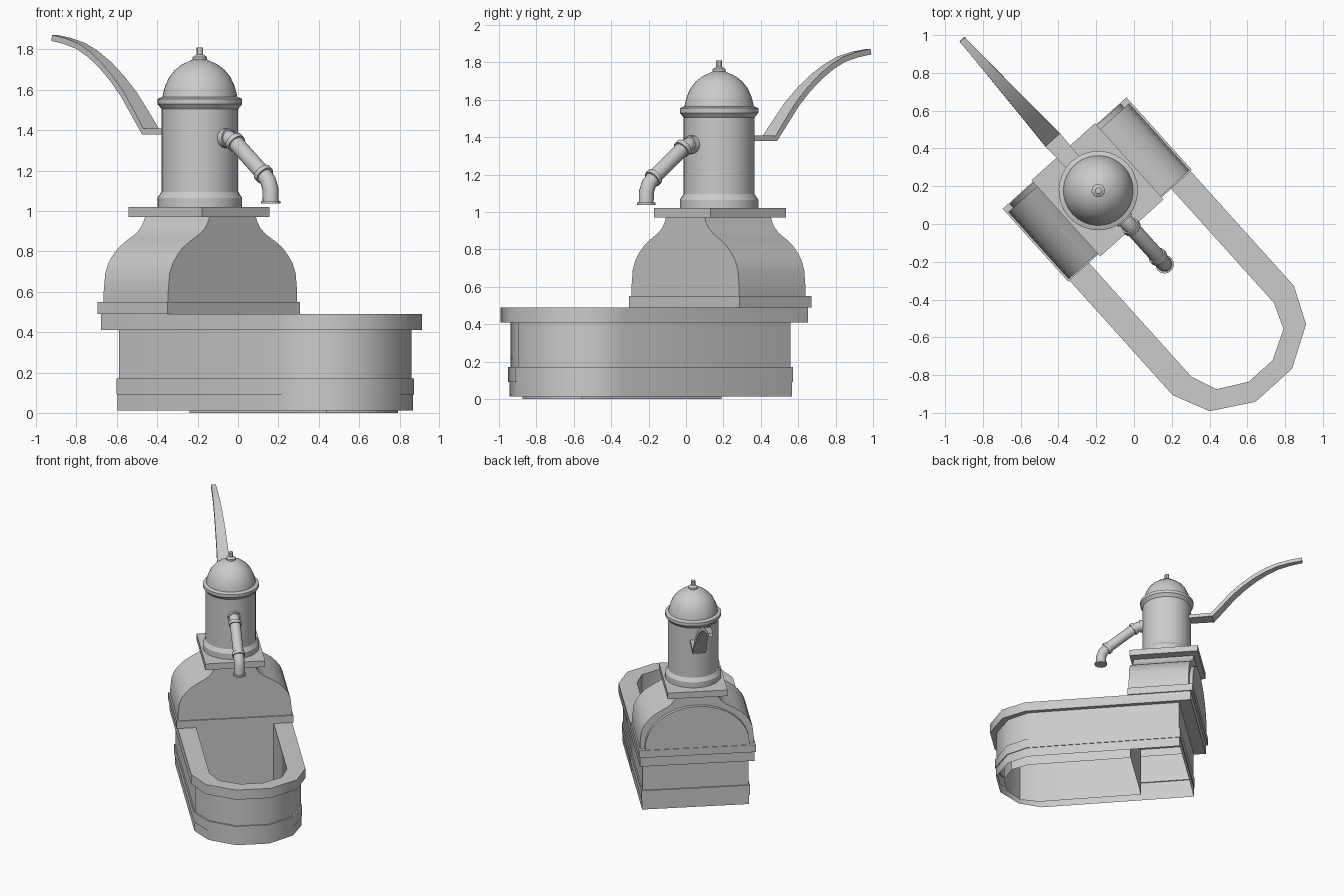
import bpy, bmesh, math
from mathutils import Vector, Matrix

cube = bpy.data.objects.get("Cube")
if cube:
    bpy.data.objects.remove(cube, do_unlink=True)

grey = bpy.data.materials.new("stone_grey")
grey.use_nodes = True
COLOUR = (0.6, 0.6, 0.6, 1)
grey.diffuse_color = COLOUR
grey.node_tree.nodes["Principled BSDF"].inputs["Base Color"].default_value = COLOUR

# The fountain is built facing local +x, then turned about the vertical
FRAME = Matrix.Rotation(math.radians(-48), 4, 'Z') @ Matrix.Translation((0, -0.022, 0))
PUMP_X = -0.258


def loft(name, rings, caps=True, smooth=30):
    """Skin a list of equal-length point rings, optionally capping both ends."""
    bm = bmesh.new()
    loops = [[bm.verts.new(p) for p in ring] for ring in rings]
    n = len(loops[0])
    for a, b in zip(loops, loops[1:]):
        for i in range(n):
            j = (i + 1) % n
            bm.faces.new((a[i], a[j], b[j], b[i]))
    if caps:
        bm.faces.new(loops[0])
        bm.faces.new(loops[-1])
    bmesh.ops.recalc_face_normals(bm, faces=bm.faces)
    mesh = bpy.data.meshes.new(name)
    bm.to_mesh(mesh)
    bm.free()
    mesh.materials.append(grey)
    obj = bpy.data.objects.new(name, mesh)
    bpy.context.collection.objects.link(obj)
    obj.matrix_world = FRAME
    bpy.ops.object.select_all(action='DESELECT')
    obj.select_set(True)
    bpy.context.view_layer.objects.active = obj
    bpy.ops.object.shade_smooth_by_angle(angle=math.radians(smooth))
    return obj


def box(name, x0, x1, half, z0, z1):
    loft(name, [[(x0, -half, z), (x1, -half, z), (x1, half, z), (x0, half, z)]
                for z in (z0, z1)])


def outline(back, front_half):
    """Mirror one side of a round-ended trough outline."""
    side = [(back, front_half[0][1])] + front_half
    return [(x, -y) for x, y in side] + [(x, y) for x, y in reversed(side)]


def at(shape, z, grow=0):
    """Place an outline at a height, pushed outwards by grow."""
    return [(x + math.copysign(grow, x), y + math.copysign(grow, y), z) for x, y in shape]


def lathe(name, profile, sides=32):
    loft(name, [[(PUMP_X + r * math.cos(2 * math.pi * i / sides),
                  r * math.sin(2 * math.pi * i / sides), z) for i in range(sides)]
                for r, z in profile])


def sweep(name, path, section, smooth=40):
    """Sweep section(i) = [(across, normal)] along a path of (distance, z)."""
    pts = [Vector((PUMP_X + d, 0, z)) for d, z in path]
    rings = []
    for i, p in enumerate(pts):
        t = pts[min(i + 1, len(pts) - 1)] - pts[max(i - 1, 0)]
        normal = Vector((-t.z, 0, t.x)).normalized()
        rings.append([p + Vector((0, a, 0)) + normal * b for a, b in section(i)])
    loft(name, rings, smooth=smooth)


def circle(r, n=16):
    return [(r * math.cos(2 * math.pi * i / n), r * math.sin(2 * math.pi * i / n))
            for i in range(n)]


# Trough: banded outer shell, overhanging rim and open inner well
body = outline(-0.413, [(0.79, 0.40), (0.96, 0.315), (1.08, 0.12)])
rim = outline(-0.508, [(0.81, 0.432), (1.004, 0.344), (1.13, 0.13)])
well = outline(-0.01, [(0.806, 0.293), (0.943, 0.238), (1.027, 0.085)])
loft("trough_body", [at(body, 0.012, -0.004), at(body, 0.09, -0.004), at(body, 0.09, 0.009),
                     at(body, 0.17, 0.009), at(body, 0.17), at(body, 0.41)],
     caps=False, smooth=40)
loft("trough_rim", [at(body, 0.41), at(rim, 0.41), at(rim, 0.49), at(well, 0.49),
                    at(well, 0)], caps=False, smooth=38)

# Pedestal: ledge, bell-shaped housing, rear arch panel and cap slab
box("pedestal_ledge", -0.525, -0.007, 0.441, 0.49, 0.55)
bell = [(0.43, 0.55), (0.43, 0.60), (0.42, 0.69), (0.40, 0.74), (0.37, 0.78), (0.33, 0.82),
        (0.275, 0.855), (0.22, 0.885), (0.185, 0.915), (0.165, 0.945), (0.155, 0.97)]
bell_outline = bell + [(-y, z) for y, z in reversed(bell)]
loft("bell_housing", [[(x, y, z) for y, z in bell_outline] for x in (-0.492, -0.015)])
arch = [(0.395 * math.cos(math.pi * i / 16), 0.57 + 0.32 * math.sin(math.pi * i / 16))
        for i in range(17)]
arch = [(0.395, 0.55)] + arch + [(-0.395, 0.55)]
loft("rear_arch_panel", [[(x, y, z) for y, z in arch] for x in (-0.52, -0.49)])
box("cap_slab", -0.535, 0.008, 0.226, 0.97, 1.02)

# Pump: base ring, barrel, collar, dome and finial
lathe("pump_base_ring", [(0.21, 1.02), (0.21, 1.065), (0.19, 1.095)])
lathe("pump_barrel", [(0.19, 1.06), (0.19, 1.52)])
lathe("pump_collar", [(0.19, 1.505), (0.21, 1.53), (0.21, 1.555), (0.185, 1.565)])
lathe("pump_dome", [(0.187, 1.55), (0.183, 1.58), (0.172, 1.62), (0.152, 1.663),
                    (0.125, 1.697), (0.09, 1.725), (0.035, 1.75)])
lathe("dome_finial", [(0.036, 1.745), (0.036, 1.763), (0.017, 1.775), (0.017, 1.81)], 12)

# Spout with collars at the joints and the mouth
spout = [(0.17, 1.36), (0.215, 1.36), (0.255, 1.345), (0.475, 1.18), (0.505, 1.15),
         (0.522, 1.11), (0.525, 1.04)]
sweep("spout_pipe", spout, lambda i: circle(0.04))
collars = {"wall": ((0.18, 1.36), (0.215, 1.36)),
           "upper": ((0.252, 1.348), (0.272, 1.333)),
           "lower": ((0.462, 1.19), (0.482, 1.175)),
           "mouth": ((0.525, 1.05), (0.525, 1.036))}
for place, ends in collars.items():
    sweep("spout_collar_" + place, ends, lambda i: circle(0.049))

# Curved, tapering pump handle
handle = [(-0.17, 1.393), (-0.365, 1.393), (-0.44, 1.48), (-0.523, 1.575), (-0.61, 1.655),
          (-0.70, 1.723), (-0.79, 1.777), (-0.88, 1.817), (-0.98, 1.842), (-1.077, 1.857)]
widths = [0.045, 0.052] + [0.052 - 0.0043 * k for k in range(1, 9)]


def bar(i):
    w, h = widths[i], 0.015
    return [(-w, -h), (w, -h), (w, h), (-w, h)]


sweep("pump_handle", handle, bar, smooth=25)
